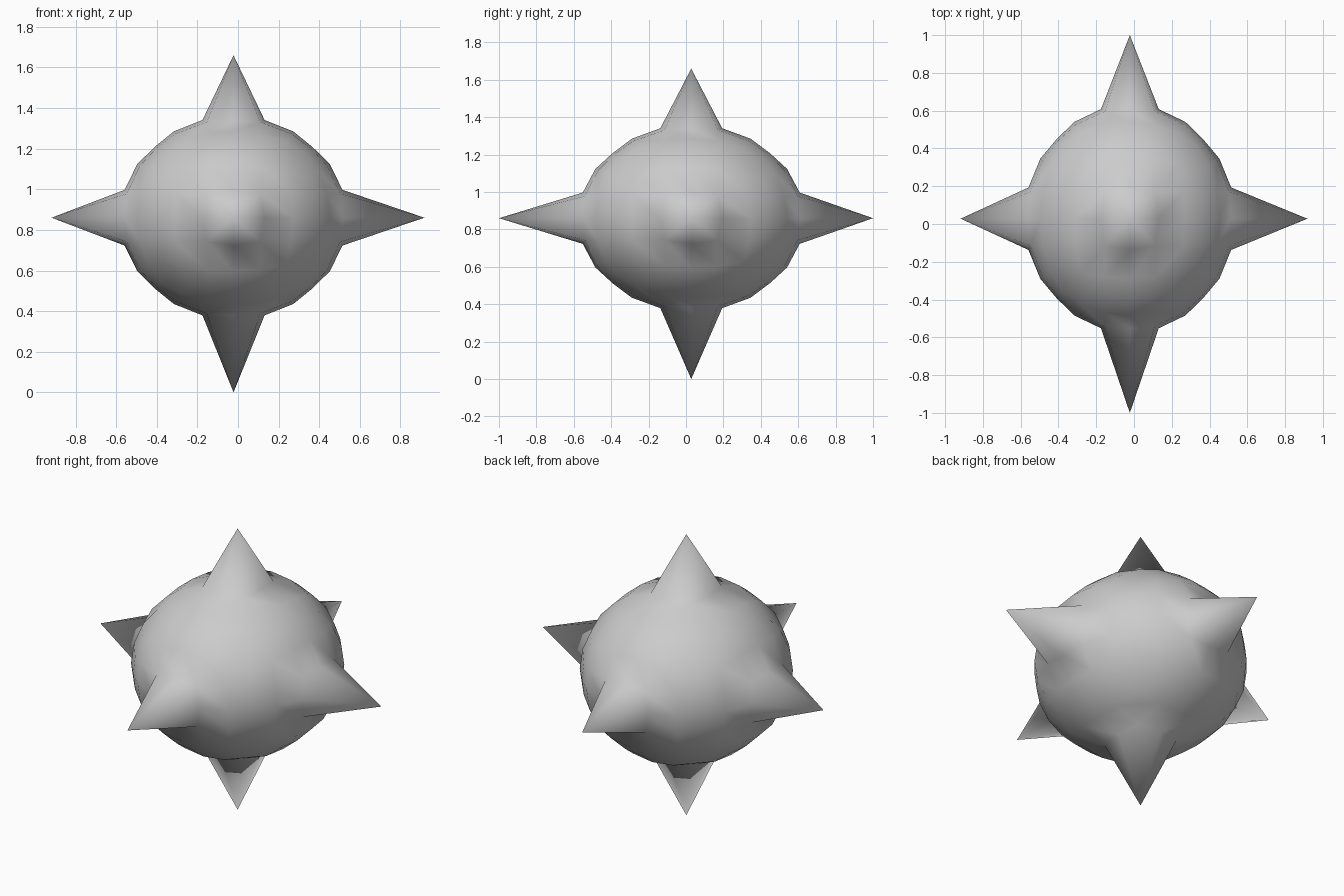
import bpy, bmesh
from mathutils import Vector

if "Cube" in bpy.data.objects:
    bpy.data.objects.remove(bpy.data.objects["Cube"])

CENTRE = Vector((-0.022, 0.028, 0.86))
RADII = Vector((0.558, 0.603, 0.5))
STEPS = (0.0, 0.285, 0.62, 1.0)      # spacing of the grid lines on each cube face
TIP_LOW, TIP_HIGH = (-0.918, -1.0, 0.0), (0.918, 1.0, 1.66)

# Ball: gridded cube, 6 x 6 quads per side
bm = bmesh.new()
bmesh.ops.create_cube(bm, size=2)
bmesh.ops.subdivide_edges(bm, edges=bm.edges[:], cuts=5, use_grid_fill=True)

tips = []
for v in bm.verts:
    idx = [round(abs(c) * 3) for c in v.co]
    sign = [1 if c >= 0 else -1 for c in v.co]
    rank = sorted(idx)
    if rank == [0, 0, 3]:
        tips.append((v, idx.index(3), sign))
    pull = 0.88 if rank == [1, 1, 3] else 1.0     # round off the spike bases
    p = Vector([s * STEPS[i] * (pull if i < 3 else 1) for s, i in zip(sign, idx)]).normalized()
    p *= {1: 1.0, 2: 0.985, 3: 0.975}[idx.count(3)]
    v.co = CENTRE + p * RADII

# Spikes: pull the middle vertex of each side outwards
for v, axis, sign in tips:
    v.co[axis] = (TIP_HIGH if sign[axis] > 0 else TIP_LOW)[axis]
    for f in list(v.link_faces):
        vs = list(f.verts)
        if len(vs) == 4:
            bmesh.utils.face_split(f, v, vs[(vs.index(v) + 2) % 4])

bmesh.ops.recalc_face_normals(bm, faces=bm.faces[:])
for f in bm.faces:
    f.smooth = True
mesh = bpy.data.meshes.new("spiked_ball")
bm.to_mesh(mesh)
bm.free()
bpy.context.collection.objects.link(bpy.data.objects.new("spiked_ball", mesh))
